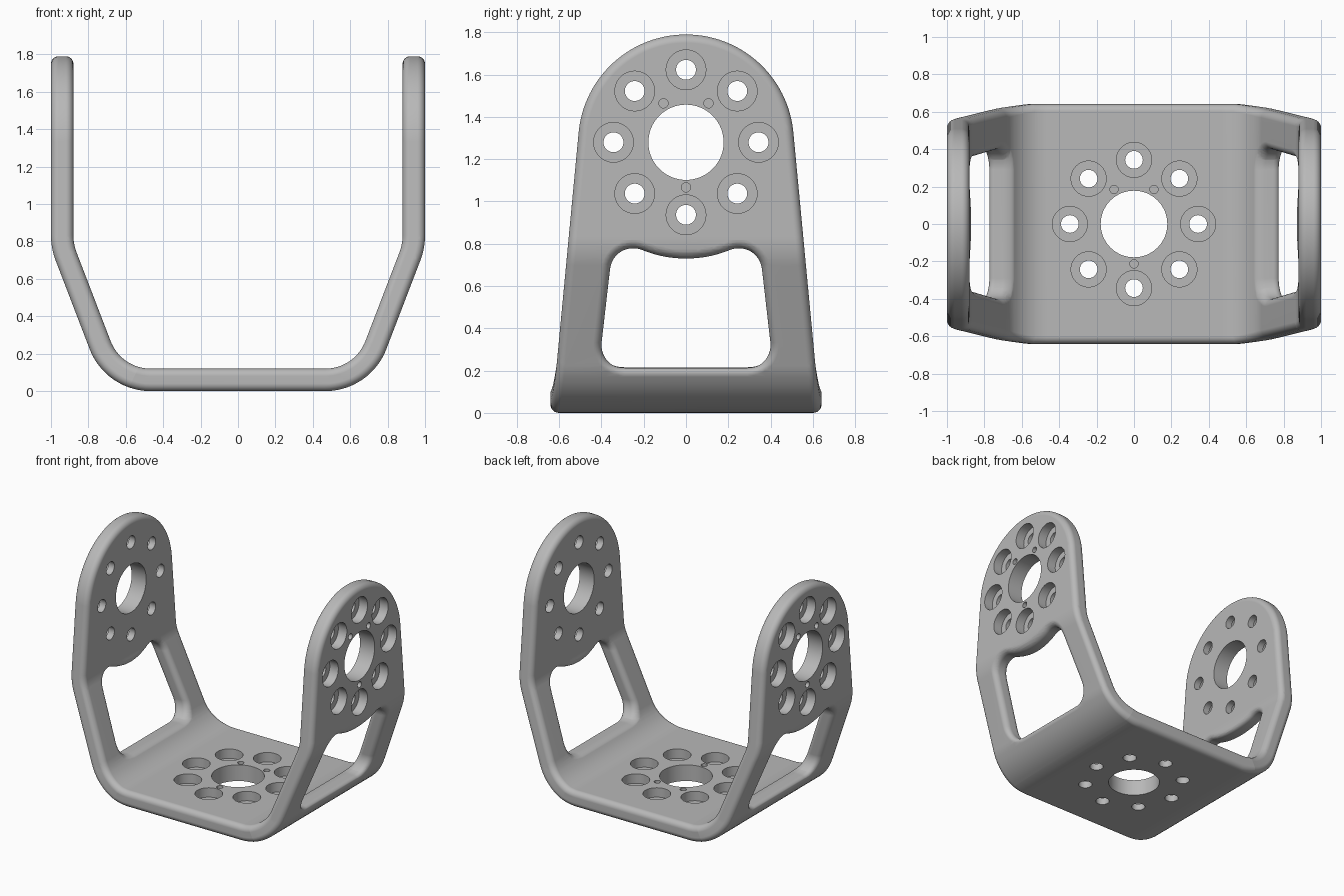
import bpy, bmesh
from math import sin, cos, tan, acos, sqrt, radians, pi
from mathutils import Matrix, Vector

if "Cube" in bpy.data.objects:
    bpy.data.objects.remove(bpy.data.objects["Cube"], do_unlink=True)

THICK, ROUND = 0.12, 0.04          # sheet thickness, edge rounding
HALF = THICK / 2
LEAN = radians(21)                 # lean of the lower legs
HUB = 1.28                         # height of the leg hole pattern
R_TOP, Z_TOP = 0.38, 0.834         # upper bend, outer radius and centre height
X_TOP = 1 - R_TOP
R_LOW = 0.35                       # lower bend, outer radius
Z_BEND = R_LOW * (1 - sin(LEAN))   # where the lower bend ends
TURN = pi / 2 - LEAN


def slope_x(z, r):
    """Half width of a leg surface above the lower bend."""
    drop = Z_TOP - z
    if drop <= 0:
        return X_TOP + r
    if drop <= r * sin(LEAN):
        return X_TOP + sqrt(r * r - drop * drop)
    return X_TOP + r * cos(LEAN) - (drop - r * sin(LEAN)) * tan(LEAN)


X_LOW = slope_x(Z_BEND, R_TOP) - R_LOW * cos(LEAN)
R_IN = R_LOW - THICK
TURN_IN = acos((R_LOW - Z_BEND) / R_IN)
SHIFT = X_LOW - Z_BEND + R_LOW * TURN   # flat length minus height on the legs


def inner_x(z):
    if z < R_LOW - R_IN * sin(LEAN):
        return X_LOW + sqrt(R_IN ** 2 - (R_LOW - z) ** 2)
    return slope_x(z, R_TOP - THICK)


def fold(co):
    """Move a point of the flat sheet to its place on the bent bracket."""
    v, side = abs(co.x), (1 if co.x >= 0 else -1)
    u = v - SHIFT
    if u >= Z_BEND:
        out, inn = (slope_x(u, R_TOP), u), (inner_x(u), u)
    elif v > X_LOW:
        a = (v - X_LOW) / R_LOW
        b = a * TURN_IN / TURN
        out = (X_LOW + R_LOW * sin(a), R_LOW * (1 - cos(a)))
        inn = (X_LOW + R_IN * sin(b), R_LOW - R_IN * cos(b))
    else:
        out, inn = (v, 0), (v, THICK)
    p = Vector(out).lerp(Vector(inn), (co.z + HALF) / THICK)
    return Vector((side * p.x, co.y, p.y))


def arc(cx, cy, r, start, end, n):
    angles = [radians(start + (end - start) * i / n) for i in range(n + 1)]
    return [(cx + r * cos(a), cy + r * sin(a)) for a in angles]


def inset(points, dist):
    """Shift a counter-clockwise loop to its left."""
    result = []
    for i, p in enumerate(points):
        p = Vector(p)
        d1 = (p - Vector(points[i - 1])).normalized()
        d2 = (Vector(points[(i + 1) % len(points)]) - p).normalized()
        n1, n2 = Vector((-d1.y, d1.x)), Vector((-d2.y, d2.x))
        result.append(p + (n1 + n2) * dist / (1 + n1.dot(n2)))
    return result


# Sheet outline: round ends, tapering legs, wide base
quarter = arc(HUB + SHIFT, 0, 0.51, 0, 84, 28) + [(SHIFT - 0.08, 0.641)]
upper = quarter + [(-x, y) for x, y in reversed(quarter)]
outline = upper[:-1] + [(-x, -y) for x, y in upper[:-1]]

# Leg window: dips around the hub, rounded corners
tilt = 22.3
half_win = [(HUB + SHIFT - 0.55 * cos(radians(tilt * i / 8)),
             0.55 * sin(radians(tilt * i / 8))) for i in range(9)]
half_win += arc(0.669 + SHIFT, 0.25, 0.11, -tilt, 84, 12)[1:]
half_win += arc(0.32 + SHIFT, 0.29, 0.11, 84, 180, 10)
half_win.append((0.21 + SHIFT, 0))
window = half_win + [(x, -y) for x, y in reversed(half_win[1:-1])]
window_2 = [(-x, y) for x, y in reversed(window)]

# Flat sheet with rounded edges
STEPS = 6
section = [(ROUND * (1 - cos(pi / 2 * k / STEPS)),
            HALF - ROUND + ROUND * sin(pi / 2 * k / STEPS)) for k in range(STEPS + 1)]
section = [(d, -t) for d, t in reversed(section)] + section
bm = bmesh.new()
caps = ([], [])
for loop, sign in ((outline, 1), (window, -1), (window_2, -1)):
    rings = [[bm.verts.new((p.x, p.y, t)) for p in inset(loop, sign * d)]
             for d, t in section]
    n = len(loop)
    for a, b in zip(rings, rings[1:]):
        for i in range(n):
            j = (i + 1) % n
            bm.faces.new((a[i], a[j], b[j], b[i]))
    for cap, ring in zip(caps, (rings[0], rings[-1])):
        cap += [bm.edges.get((ring[i], ring[(i + 1) % n])) for i in range(n)]
for cap, z in zip(caps, (-1, 1)):
    bmesh.ops.triangle_fill(bm, edges=cap, use_beauty=True, normal=(0, 0, z))

# Cut the sheet at the bend lines, then fold it
lines = [X_LOW + R_LOW * TURN * i / 14 for i in range(15)]
lines += [SHIFT + Z_BEND + 0.043 * i / 3 for i in range(1, 4)]
z_start = Z_TOP - R_TOP * sin(LEAN)
lines += [SHIFT + z_start + (Z_TOP - z_start) * i / 9 for i in range(10)]
for x in lines:
    for s in (-1, 1):
        bmesh.ops.bisect_plane(bm, geom=bm.verts[:] + bm.edges[:] + bm.faces[:], dist=1e-5,
                               plane_co=(s * x, 0, 0), plane_no=(1, 0, 0))
for v in bm.verts:
    v.co = fold(v.co)
bmesh.ops.remove_doubles(bm, verts=bm.verts[:], dist=1e-5)
bmesh.ops.dissolve_limit(bm, angle_limit=0.005, verts=bm.verts[:], edges=bm.edges[:])
bmesh.ops.recalc_face_normals(bm, faces=bm.faces[:])


def add_object(name, mesh_data):
    mesh = bpy.data.meshes.new(name)
    mesh_data.to_mesh(mesh)
    mesh_data.free()
    ob = bpy.data.objects.new(name, mesh)
    bpy.context.scene.collection.objects.link(ob)
    return ob


bracket = add_object("u_bracket", bm)

# Hole patterns: base counterbored from above, legs from outside
frames = [Matrix.Translation((0, 0, THICK))]
for s in (-1, 1):
    frames.append(Matrix(((0, 0, s, s), (s, 0, 0, 0), (0, 1, 0, HUB), (0, 0, 0, 1))))


def drill(bm, frame, radius, dist, angle, depth, sides):
    a, top = radians(angle), 0.05
    spot = Matrix.Translation((dist * cos(a), dist * sin(a), (top - depth) / 2))
    bmesh.ops.create_cone(bm, cap_ends=True, segments=sides, radius1=radius,
                          radius2=radius, depth=top + depth, matrix=frame @ spot)


through, blind = bmesh.new(), bmesh.new()
for frame in frames:
    drill(through, frame, 0.178, 0, 0, 0.2, 64)
    for k in range(8):
        drill(through, frame, 0.047, 0.343, 45 * k, 0.2, 32)
        drill(blind, frame, 0.094, 0.343, 45 * k, 0.07, 40)
    for angle in (60, 120, 270):
        drill(blind, frame, 0.022, 0.213, angle, 0.04, 20)

bpy.ops.object.select_all(action='DESELECT')
bpy.context.view_layer.objects.active = bracket
bracket.select_set(True)
for name, data in (("counterbore_cutter", blind), ("through_hole_cutter", through)):
    cutter = add_object(name, data)
    cutter.hide_render = True
    mod = bracket.modifiers.new(name, 'BOOLEAN')
    mod.operation, mod.solver, mod.object = 'DIFFERENCE', 'EXACT', cutter
    bpy.ops.object.modifier_apply(modifier=name)
    bpy.data.objects.remove(cutter, do_unlink=True)

# Grey finish and smooth shading
grey = bpy.data.materials.new("satin_grey")
grey.use_nodes = True
colour = (0.48, 0.48, 0.48, 1)
grey.diffuse_color = colour
grey.node_tree.nodes["Principled BSDF"].inputs["Base Color"].default_value = colour
bracket.data.materials.clear()
bracket.data.materials.append(grey)
bpy.ops.object.shade_smooth_by_angle(angle=radians(30))
normals = bracket.modifiers.new("even_shading", 'WEIGHTED_NORMAL')
normals.keep_sharp = True
